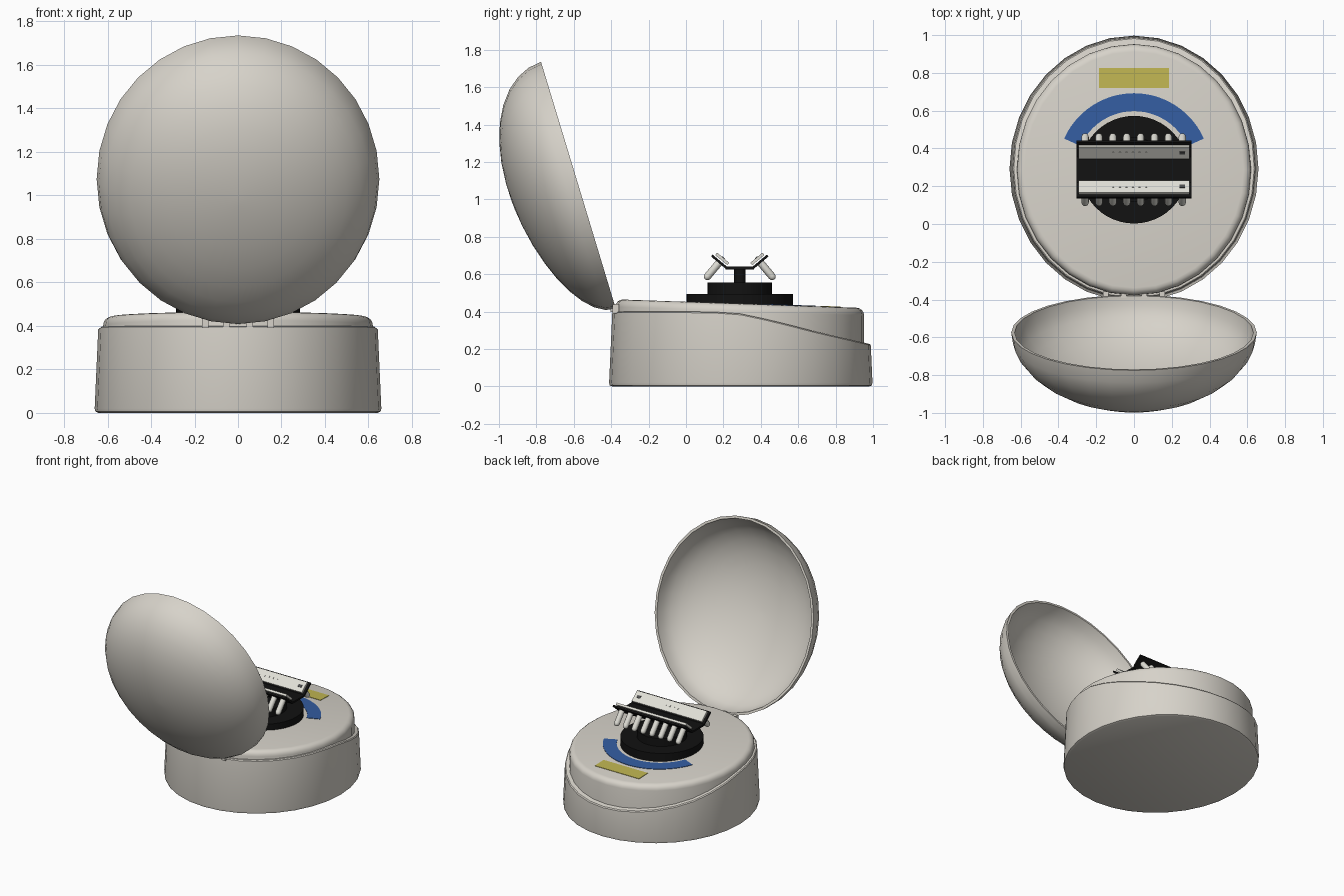
import bpy, bmesh, math
from mathutils import Matrix, Vector

if "Cube" in bpy.data.objects:
    bpy.data.objects.remove(bpy.data.objects["Cube"])

SEG = 32
CY = 0.2875  # middle of the base along y


def material(name, r, g, b):
    m = bpy.data.materials.new(name)
    m.diffuse_color = (r, g, b, 1)
    m.use_nodes = True
    m.node_tree.nodes["Principled BSDF"].inputs["Base Color"].default_value = m.diffuse_color
    return m


SHELL = material("warm_white", 0.68, 0.65, 0.59)
BLACK = material("black", 0.006, 0.006, 0.006)
BOARD = material("board_white", 0.75, 0.74, 0.68)
BLUE = material("blue", 0.034, 0.11, 0.36)
YELLOW = material("yellow", 0.53, 0.47, 0.085)
GREY = material("dark_grey", 0.08, 0.08, 0.08)


def finish(name, bm, mat, matrix=Matrix(), angle=35):
    bmesh.ops.recalc_face_normals(bm, faces=bm.faces)
    me = bpy.data.meshes.new(name)
    bm.to_mesh(me)
    bm.free()
    me.materials.append(mat)
    ob = bpy.data.objects.new(name, me)
    ob.matrix_world = matrix
    bpy.context.collection.objects.link(ob)
    bpy.ops.object.select_all(action='DESELECT')
    ob.select_set(True)
    bpy.context.view_layer.objects.active = ob
    bpy.ops.object.shade_smooth_by_angle(angle=math.radians(angle))
    return ob


def loft(name, rings, mat, matrix=Matrix(), angle=35):
    """Skin closed rings of points and cap both ends."""
    bm = bmesh.new()
    vs = [[bm.verts.new(p) for p in ring] for ring in rings]
    n = len(vs[0])
    for a, b in zip(vs, vs[1:]):
        for i in range(n):
            j = (i + 1) % n
            bm.faces.new((a[i], a[j], b[j], b[i]))
    bm.faces.new(vs[0])
    bm.faces.new(vs[-1])
    return finish(name, bm, mat, matrix, angle)


def lathe(name, profile, mat, matrix=Matrix(), seg=SEG):
    rings = [[(r * math.cos(2 * math.pi * i / seg), r * math.sin(2 * math.pi * i / seg), z)
              for i in range(seg)] for r, z in profile]
    return loft(name, rings, mat, matrix)


def box(name, center, size, mat, rot=0.0):
    bm = bmesh.new()
    bmesh.ops.create_cube(bm, size=1)
    bmesh.ops.scale(bm, vec=size, verts=bm.verts)
    return finish(name, bm, mat, Matrix.Translation(center) @ Matrix.Rotation(rot, 4, 'X'))


def oval(rx, ry, cy, zfun):
    pts = []
    for i in range(SEG):
        t = 2 * math.pi * i / SEG
        y = cy + ry * math.sin(t)
        pts.append((rx * math.cos(t), y, zfun(y)))
    return pts


def rim_height(y):
    """Rim is level at the front and sweeps down to the back."""
    pts = [(-1, 0.4), (0.13, 0.4), (0.3, 0.388), (0.5, 0.345), (0.65, 0.305), (0.98, 0.23), (1.1, 0.2)]
    for (a, za), (b, zb) in zip(pts, pts[1:]):
        if y <= b:
            return za + (zb - za) * (y - a) / (b - a)
    return pts[-1][1]


def deck(y):
    """Height of the tilted top deck."""
    return 0.465 - 0.035 * (y + 0.35)


# Outer base shell with a sweeping rim
def shell_ring(inset, zfun, taper=0.045):
    return [(x * (1 - taper * z / 0.66), 0.293 + (y - 0.293) * (1 - taper * z / 0.7), z)
            for x, y, z in oval(0.66 - inset, 0.705 - inset, 0.293, zfun)]


loft("base_shell", [
    shell_ring(0.018, lambda y: 0.0),
    shell_ring(0.004, lambda y: 0.006),
    shell_ring(0.0, lambda y: 0.02),
    shell_ring(0.0, lambda y: rim_height(y) - 0.006),
    shell_ring(0.006, rim_height),
    shell_ring(0.04, rim_height),
    shell_ring(0.06, lambda y: 0.15)], SHELL)

# Inner body with a rounded, tilted deck
body = [(0.0, lambda y: 0.12)]
for k in range(5):
    a = math.pi / 2 * k / 4
    body.append((0.04 * (1 - math.cos(a)),
                 lambda y, d=0.04 * (1 - math.sin(a)): deck(y) - d))
loft("inner_body", [oval(0.62 - i, 0.665 - i, CY, f) for i, f in body], SHELL)

# Open lid: hollow half egg leaning forward from the hinge
U = Vector((0, -0.29, 0.957))
N = Vector((0, -0.957, -0.29))
C = Vector((0, -0.575, 1.075))


def lid_ring(phi, t):
    rings = []
    for i in range(SEG):
        a = 2 * math.pi * i / SEG
        u = (0.69 - t) * math.cos(phi) * math.sin(a)
        n = (0.365 - t) * math.sin(phi) * (1 + 0.2 * u)
        rings.append(Vector(((0.65 - t) * math.cos(phi) * math.cos(a), 0, 0)) + C + U * u + N * n)
    return rings


steps = [math.radians(d) for d in (88, 80, 70, 60, 50, 40, 30, 20, 10, 0)]
loft("lid", [lid_ring(p, 0) for p in steps] + [lid_ring(p, 0.018) for p in reversed(steps)], SHELL)

# Hinge tabs
for x in (-0.15, -0.055, 0.055, 0.15):
    box("hinge_tab", (x, -0.375, 0.415), (0.03, 0.035, 0.05), SHELL)
box("hinge_knuckle", (0, -0.39, 0.41), (0.085, 0.03, 0.025), SHELL)

# Turntable, step and post
at = Matrix.Translation((0, CY, 0))
lathe("turntable", [(0.285, 0.42), (0.285, 0.495)], BLACK, at, 48)
lathe("turntable_step", [(0.172, 0.49), (0.172, 0.555)], BLACK, at)
lathe("post", [(0.03, 0.55), (0.03, 0.632)], BLACK, at, 16)
box("cradle_floor", (0, CY, 0.633), (0.61, 0.15, 0.014), BLACK)

# Two tilted wings, each with a light board and a row of bulbs
TILT = math.radians(40)
for s in (-1, 1):
    mid = Vector((0, CY + s * 0.108, 0.665))
    normal = Vector((0, -s * math.sin(TILT), math.cos(TILT)))
    box("cradle_wing", mid, (0.61, 0.108, 0.013), BLACK, s * TILT)
    box("light_board", mid + normal * 0.022, (0.585, 0.085, 0.016), BOARD, s * TILT)
    box("board_socket", mid + normal * 0.031, (0.03, 0.02, 0.004), GREY, s * TILT)\
        .location.x = 0.255
    for k in range(6):
        box("board_chip", mid + normal * 0.0305 + Vector((-0.11 + 0.035 * k, 0, 0)),
            (0.01, 0.012, 0.003), BOARD, s * TILT)
    for k in range(8):
        x = -0.259 + 0.0735 * k
        look = (-normal).to_track_quat('Z', 'Y').to_matrix().to_4x4()
        lathe("bulb", [(0.02, 0.0), (0.02, 0.1), (0.017, 0.111), (0.01, 0.118), (0.003, 0.12)],
              BOARD, Matrix.Translation(mid + Vector((x, 0, 0))) @ look, 12)


# Painted plates lying on the deck
def deck_plate(name, outline, mat):
    rings = [[(x, y, deck(y) + h) for x, y in outline] for h in (-0.002, 0.003)]
    return loft(name, rings, mat)


bm = bmesh.new()
A0, A1, COUNT = math.radians(24), math.radians(156), 24
rows = []
for i in range(COUNT + 1):
    a = A0 + (A1 - A0) * i / COUNT
    rows.append([bm.verts.new((r * math.cos(a), CY + r * math.sin(a),
                               deck(CY + r * math.sin(a)) + h))
                 for r, h in ((0.31, -0.002), (0.405, -0.002), (0.405, 0.003), (0.31, 0.003))])
for a, b in zip(rows, rows[1:]):
    for k in range(4):
        bm.faces.new((a[k], a[(k + 1) % 4], b[(k + 1) % 4], b[k]))
bm.faces.new(rows[0])
bm.faces.new(rows[-1])
finish("blue_arc", bm, BLUE)

deck_plate("yellow_label", [(-0.185, 0.72), (0.185, 0.72), (0.185, 0.825), (-0.185, 0.825)], YELLOW)
